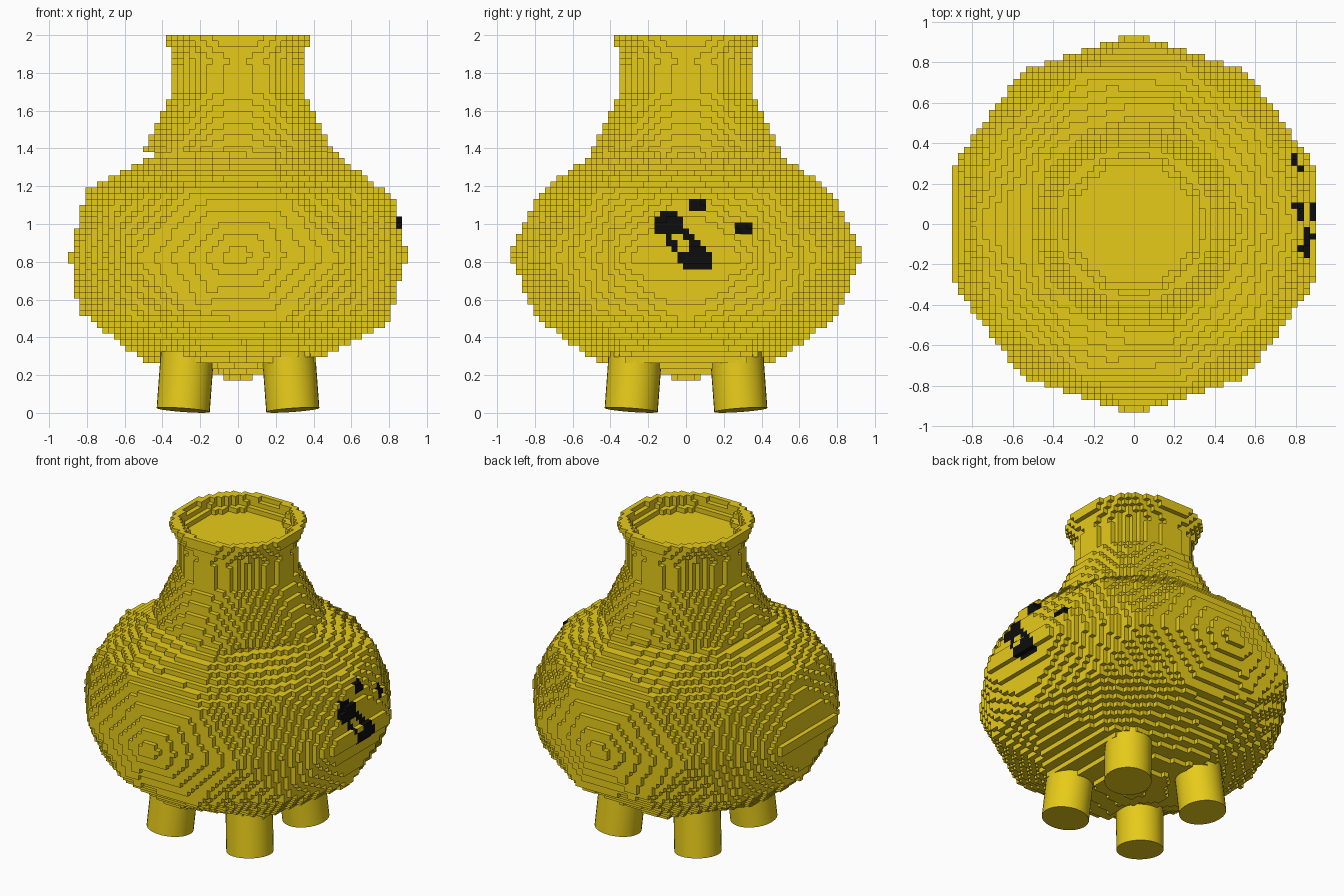
import bpy, bmesh, math
from mathutils import Vector, Matrix

if "Cube" in bpy.data.objects:
    bpy.data.objects.remove(bpy.data.objects["Cube"])

P, PZ, ROWS, N = 0.0305, 0.031, 59, 31        # block width, block height, layers, half grid


def material(name, rgb):
    m = bpy.data.materials.new(name)
    m.diffuse_color = (*rgb, 1)
    m.use_nodes = True
    m.node_tree.nodes["Principled BSDF"].inputs["Base Color"].default_value = m.diffuse_color
    return m


yellow = material("yellow_glaze", (0.8, 0.6, 0.01))
black = material("black_mark", (0.004, 0.004, 0.004))


def add_object(name, bm, mats):
    me = bpy.data.meshes.new(name)
    bm.to_mesh(me)
    bm.free()
    for m in mats:
        me.materials.append(m)
    ob = bpy.data.objects.new(name, me)
    bpy.context.collection.objects.link(ob)
    return ob


# Belly: planes of a squashed low-poly ball, later filled with blocks
ball = bmesh.new()
bmesh.ops.create_icosphere(ball, subdivisions=2, radius=1)
bmesh.ops.transform(ball, verts=ball.verts,
                    matrix=Matrix.Translation((0, 0, 0.83)) @ Matrix.Diagonal((0.94, 0.94, 0.66, 1)))
ball.normal_update()
planes = []
for f in ball.faces:
    n = f.normal
    planes.append((n.x, n.y, n.z, n.dot(f.calc_center_median())))
ball.free()

# Neck: flared radius profile (z, r), and the shallow mouth
NECK = [(1.38, .50), (1.44, .472), (1.52, .435), (1.6, .395), (1.7, .345),
        (1.88, .34), (1.94, .37), (2.0, .405)]
MOUTH = [.345, .33, .305]


def neck_radius(z):
    for (z0, r0), (z1, r1) in zip(NECK, NECK[1:]):
        if z0 <= z <= z1:
            return r0 + (r1 - r0) * (z - z0) / (z1 - z0)
    return 0


centre_z = [2 - (k + .5) * PZ for k in range(ROWS)]
neck_r = [neck_radius(z) for z in centre_z]

solid = set()
for i in range(-N, N + 1):
    for j in range(-N, N + 1):
        x, y = i * P, j * P
        r = math.hypot(x, y)
        lo, hi = -9, 9
        for a, b, c, d in planes:
            t = (d - a * x - b * y) / c if abs(c) > 1e-6 else None
            if t is None:
                if a * x + b * y > d:
                    hi = -9
            elif c > 0:
                hi = min(hi, t)
            else:
                lo = max(lo, t)
        for k, z in enumerate(centre_z):
            if lo <= z <= hi or r < neck_r[k]:
                if not (k < len(MOUTH) and r < MOUTH[k]):
                    solid.add((i, j, k))

# Painted mark on the +x side: (layer, first column, last column)
RUNS = [(28, 1, 3), (29, 1, 3), (32, 9, 11), (33, 9, 11),
        (30, -4, -2), (31, -5, -1), (32, -5, -1), (33, -5, 0), (34, -3, -3), (34, 0, 1),
        (35, -3, -2), (35, 1, 2), (36, -2, -2), (36, 1, 3), (37, -1, 4), (38, -1, 4), (39, 0, 4)]
marked = set()
for k, a, b in RUNS:
    for j in range(a, b + 1):
        i = max(i for i in range(N + 1) if (i, j, k) in solid)
        marked.add((i, j, k))

# Block body: one quad for every exposed block side
SIDES = {(1, 0, 0): [(1, -1, 1), (1, -1, -1), (1, 1, -1), (1, 1, 1)],
         (0, 1, 0): [(1, 1, 1), (1, 1, -1), (-1, 1, -1), (-1, 1, 1)],
         (0, 0, 1): [(-1, -1, 1), (-1, 1, 1), (1, 1, 1), (1, -1, 1)]}
for d, quad in list(SIDES.items()):
    SIDES[tuple(-c for c in d)] = [tuple(-c for c in q) for q in quad]

bm = bmesh.new()
corners = {}


def corner(i, j, k):
    key = (i, j, k)
    if key not in corners:
        corners[key] = bm.verts.new((i * P / 2, j * P / 2, 2 - PZ / 2 - k * PZ / 2))
    return corners[key]


for cell in sorted(solid):
    for d, quad in SIDES.items():
        if tuple(c + e for c, e in zip(cell, d)) in solid:
            continue
        f = bm.faces.new([corner(*(2 * c + e for c, e in zip(cell, q))) for q in quad])
        f.material_index = 1 if cell in marked else 0
# layers count downward, so windings are turned over
bmesh.ops.reverse_faces(bm, faces=bm.faces)
bm.normal_update()
top = max(bm.faces, key=lambda f: f.calc_center_median().z)
if top.normal.z < 0:
    bmesh.ops.reverse_faces(bm, faces=bm.faces)
add_object("pot_body", bm, [yellow, black])

# Four splayed feet
for sx in (-1, 1):
    for sy in (-1, 1):
        foot, head = Vector((.29 * sx, .29 * sy, .015)), Vector((.268 * sx, .268 * sy, .315))
        axis = head - foot
        bm = bmesh.new()
        bmesh.ops.create_cone(bm, cap_ends=True, segments=32, radius1=.141, radius2=.141,
                              depth=axis.length)
        turn = Vector((0, 0, 1)).rotation_difference(axis).to_matrix().to_4x4()
        bmesh.ops.transform(bm, verts=bm.verts, matrix=Matrix.Translation((foot + head) / 2) @ turn)
        ob = add_object(f"{'front' if sy < 0 else 'back'}_{'left' if sx < 0 else 'right'}_foot", bm, [yellow])
        bpy.ops.object.select_all(action='DESELECT')
        ob.select_set(True)
        bpy.context.view_layer.objects.active = ob
        bpy.ops.object.shade_smooth_by_angle()
